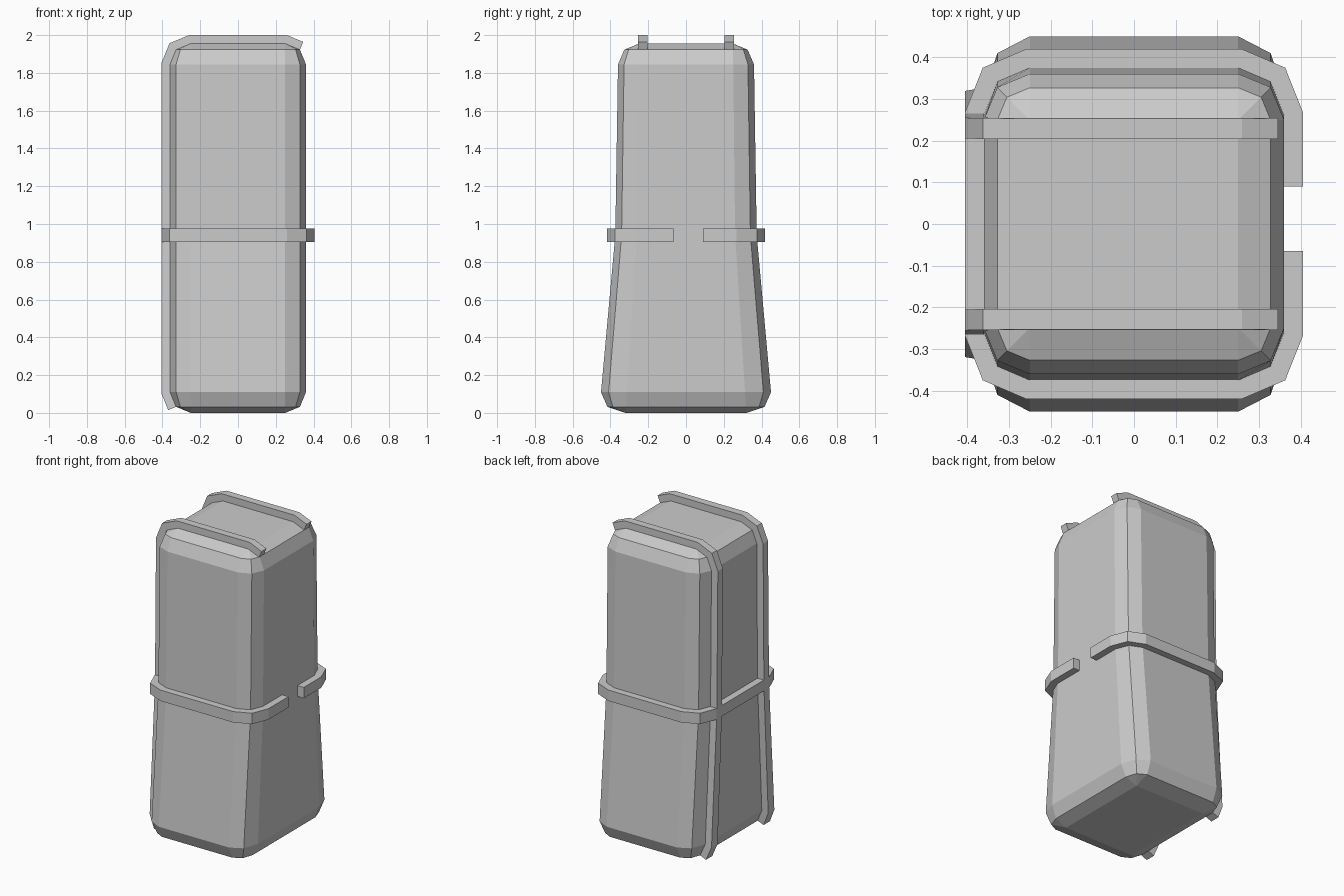
import bpy, bmesh, math
from mathutils import Vector

if "Cube" in bpy.data.objects:
    bpy.data.objects.remove(bpy.data.objects["Cube"])

R, C, T = 0.11, 0.25, 0.045      # corner radius, corner centre, strap thickness
Z0, Z1, ZM = 0.0, 1.955, 0.94    # body bottom, body top, height of the flare


def flare(z):
    """Depth scale of the body at height z."""
    return 1.04 + 0.253 * (ZM - z) if z < ZM else 1.04 - 0.04 * (z - ZM) / 0.91


def arc(cx, cy, a0, r=R):
    """Two-segment quarter corner starting at angle a0, counter-clockwise."""
    return [(cx + r * math.cos(math.radians(a0 + a)),
             cy + r * math.sin(math.radians(a0 + a))) for a in (0, 45, 90)]


def make(name, verts, faces):
    bm = bmesh.new()
    vs = [bm.verts.new(v) for v in verts]
    for f in faces:
        bm.faces.new([vs[i] for i in f])
    bmesh.ops.remove_doubles(bm, verts=bm.verts, dist=1e-5)
    bmesh.ops.recalc_face_normals(bm, faces=bm.faces)
    me = bpy.data.meshes.new(name)
    bm.to_mesh(me)
    bm.free()
    ob = bpy.data.objects.new(name, me)
    bpy.context.collection.objects.link(ob)
    return ob


def offset(path, d):
    """Mitred offset of an open path to its right-hand side."""
    p = [Vector(q) for q in path]
    n = []
    for a, b in zip(p, p[1:]):
        t = (b - a).normalized()
        n.append(Vector((t.y, -t.x)))
    out = []
    for i, q in enumerate(p):
        a, b = n[max(i - 1, 0)], n[min(i, len(n) - 1)]
        out.append(q + (a + b) * d / (1 + a.dot(b)))
    return out


def strap(name, path, lo, hi, place):
    """Rectangular strip along a path; place maps (u, v, w) to 3D."""
    verts, faces = [], []
    for i, o in zip(path, offset(path, T)):
        verts += [place(*i, lo), place(*o, lo), place(*o, hi), place(*i, hi)]
    for k in range(len(path) - 1):
        for j in range(4):
            a, b = 4 * k + j, 4 * k + (j + 1) % 4
            faces.append((a, b, b + 4, a + 4))
    e = len(verts) - 4
    faces += [(0, 1, 2, 3), (e, e + 1, e + 2, e + 3)]
    return make(name, verts, faces)


# Body: stacked rounded rectangles, flared in depth below the middle
h = R * math.sqrt(0.5)
levels = [(Z0, 0), (Z0 + R - h, h), (Z0 + R, R), (ZM, R),
          (Z1 - R, R), (Z1 - R + h, h), (Z1, 0)]
verts, faces = [], []
for z, r in levels:
    for sx, sy, a in ((1, 1, 0), (-1, 1, 90), (-1, -1, 180), (1, -1, 270)):
        for x, y in arc(sx * C, sy * C, a, r):
            verts.append((x, y * flare(z), z))
for k in range(len(levels) - 1):
    for j in range(12):
        a, b = 12 * k + j, 12 * k + (j + 1) % 12
        faces.append((a, b, b + 12, a + 12))
e = len(verts) - 12
# End caps use one vertex per collapsed corner
faces += [(0, 3, 6, 9), (e, e + 3, e + 6, e + 9)]


def build_body():
    bm = bmesh.new()
    vs = [bm.verts.new(v) for v in verts]
    for f in faces:
        bm.faces.new([vs[i] for i in f])
    bmesh.ops.remove_doubles(bm, verts=bm.verts, dist=1e-5)
    bmesh.ops.dissolve_degenerate(bm, dist=1e-5, edges=bm.edges)
    bmesh.ops.recalc_face_normals(bm, faces=bm.faces)
    me = bpy.data.meshes.new("body")
    bm.to_mesh(me)
    bm.free()
    bpy.context.collection.objects.link(bpy.data.objects.new("body", me))


build_body()

# Waist band: wraps the body with a gap on the right side
s = flare(ZM)
loop = ([(C + R, 0.09 / s)] + arc(C, C, 0) + arc(-C, C, 90)
        + arc(-C, -C, 180) + arc(C, -C, 270) + [(C + R, -0.065 / s)])
strap("waist_band", [(x, y * s) for x, y in loop], 0.905, 0.975,
      lambda u, v, w: (u, v, w))

# Vertical straps: up the left side and over the top
rail = (arc(C, Z1 - R, 0)[1:] + arc(-C, Z1 - R, 90)
        + [(-C - R, ZM)] + arc(-C, Z0 + R, 180)[:2])
for name, sign in (("front_strap", -1), ("back_strap", 1)):
    strap(name, rail, 0.205 * sign, 0.255 * sign,
          lambda u, v, w: (u, w * flare(v), v))
